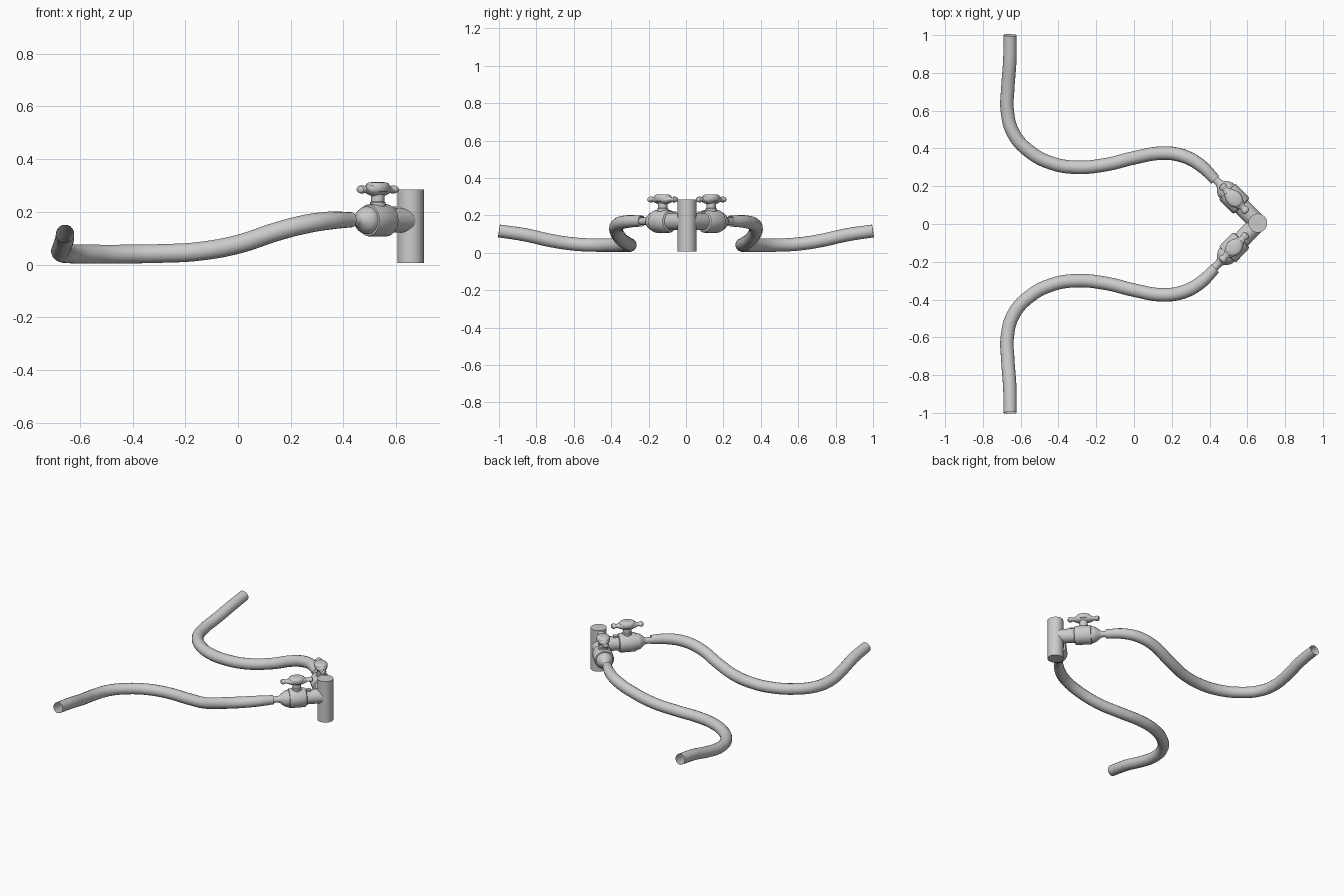
import bpy, bmesh, math
from mathutils import Matrix, Vector

if "Cube" in bpy.data.objects:
    bpy.data.objects.remove(bpy.data.objects["Cube"])

HUB = Vector((0.655, 0.005, 0.168))   # centre of the splitter on the branch axis


def finish(name, bm, matrix):
    bmesh.ops.recalc_face_normals(bm, faces=bm.faces)
    me = bpy.data.meshes.new(name)
    bm.to_mesh(me)
    bm.free()
    me.transform(matrix)
    ob = bpy.data.objects.new(name, me)
    bpy.context.collection.objects.link(ob)
    bpy.ops.object.select_all(action='DESELECT')
    ob.select_set(True)
    bpy.context.view_layer.objects.active = ob
    bpy.ops.object.shade_smooth_by_angle(angle=math.radians(35))
    return ob


def lathe(name, profile, matrix, axis='Z', scale=(1, 1, 1), n=40):
    """Spin (radius, height) pairs round an axis, capping both ends."""
    bm = bmesh.new()
    rings = []
    for r, h in profile:
        ring = []
        for i in range(n):
            a = 2 * math.pi * i / n
            c, s = r * math.cos(a), r * math.sin(a)
            p = (c, s, h) if axis == 'Z' else (h, c, s)
            ring.append(bm.verts.new([p[k] * scale[k] for k in range(3)]))
        rings.append(ring)
    for a, b in zip(rings, rings[1:]):
        for i in range(n):
            bm.faces.new((a[i], a[(i + 1) % n], b[(i + 1) % n], b[i]))
    bm.faces.new(rings[0])
    bm.faces.new(rings[-1])
    return finish(name, bm, matrix)


def hose(name, side):
    path = [(0.43, 0.235, 0.17, 0.80), (0.35, 0.312, 0.167, 0.95), (0.26, 0.36, 0.154, 1),
            (0.15, 0.375, 0.126, 1), (0.0, 0.35, 0.077, 1), (-0.15, 0.314, 0.05, 1),
            (-0.30, 0.30, 0.042, 1), (-0.43, 0.32, 0.04, 1), (-0.555, 0.385, 0.04, 1),
            (-0.64, 0.483, 0.041, 1), (-0.671, 0.60, 0.047, 1), (-0.668, 0.72, 0.065, 1),
            (-0.658, 0.86, 0.096, 1), (-0.656, 1.0, 0.117, 0.97)]
    cu = bpy.data.curves.new(name + "_path", 'CURVE')
    cu.dimensions = '3D'
    cu.bevel_depth = 0.036
    cu.bevel_resolution = 6
    cu.resolution_u = 8
    sp = cu.splines.new('BEZIER')
    sp.bezier_points.add(len(path) - 1)
    for bp, (x, y, z, r) in zip(sp.bezier_points, path):
        bp.co = (x, y * side, z)
        bp.radius = r
        bp.handle_left_type = bp.handle_right_type = 'AUTO'
    tmp = bpy.data.objects.new(name + "_path", cu)
    bpy.context.collection.objects.link(tmp)
    me = bpy.data.meshes.new_from_object(tmp.evaluated_get(bpy.context.evaluated_depsgraph_get()))
    bpy.data.objects.remove(tmp)
    bm = bmesh.new()
    bm.from_mesh(me)
    finish(name, bm, Matrix.Identity(4))


# vertical splitter pipe
lathe("splitter_pipe", [(0.05, 0.006), (0.05, 0.285)],
      Matrix.Translation((HUB.x, HUB.y, 0)), n=48)

for side, tag in ((1, "back"), (-1, "front")):
    hose(tag + "_hose", side)
    # local +x runs out along the branch
    M = Matrix.Translation(HUB) @ Matrix.Rotation(side * math.radians(134), 4, 'Z')

    # branch pipe with collar
    lathe(tag + "_branch_pipe", [(0.046, 0.0), (0.046, 0.135)], M, 'X')
    # valve body: barrel, bell and hose barb
    lathe(tag + "_valve_body",
          [(0.048, 0.122), (0.057, 0.126), (0.061, 0.134), (0.061, 0.225), (0.059, 0.231),
           (0.052, 0.232), (0.052, 0.246), (0.047, 0.258), (0.036, 0.274),
           (0.025, 0.286), (0.020, 0.296), (0.020, 0.34)], M, 'X')

    # handle stem standing on the barrel
    S = M @ Matrix.Translation((0.18, 0, 0))
    lathe(tag + "_valve_stem", [(0.03, 0.04), (0.03, 0.068), (0.025, 0.071), (0.025, 0.098),
                                (0.032, 0.106), (0.032, 0.115)], S)
    # butterfly handle: domed hub and two lobed wings
    lathe(tag + "_handle_hub", [(0.03, 0.103), (0.043, 0.109), (0.048, 0.118), (0.047, 0.132),
                                (0.043, 0.139), (0.034, 0.144), (0.012, 0.145)], S,
          scale=(1.08, 0.88, 1))
    half = [(0.034, 0.03), (0.025, 0.05), (0.016, 0.064), (0.016, 0.072), (0.021, 0.08),
            (0.022, 0.088), (0.018, 0.097), (0.006, 0.102)]
    wings = [(r, -h) for r, h in reversed(half)] + half
    lathe(tag + "_handle_wings", wings, S @ Matrix.Translation((0, 0, 0.117)), 'X',
          scale=(1, 1, 0.72), n=24)
    # small square lug on the branch pipe
    bm = bmesh.new()
    bmesh.ops.create_cube(bm, size=1, matrix=Matrix.Diagonal((0.028, 0.03, 0.02, 1)))
    finish(tag + "_branch_lug", bm, M @ Matrix.Translation((0.106, 0, 0.042)))
